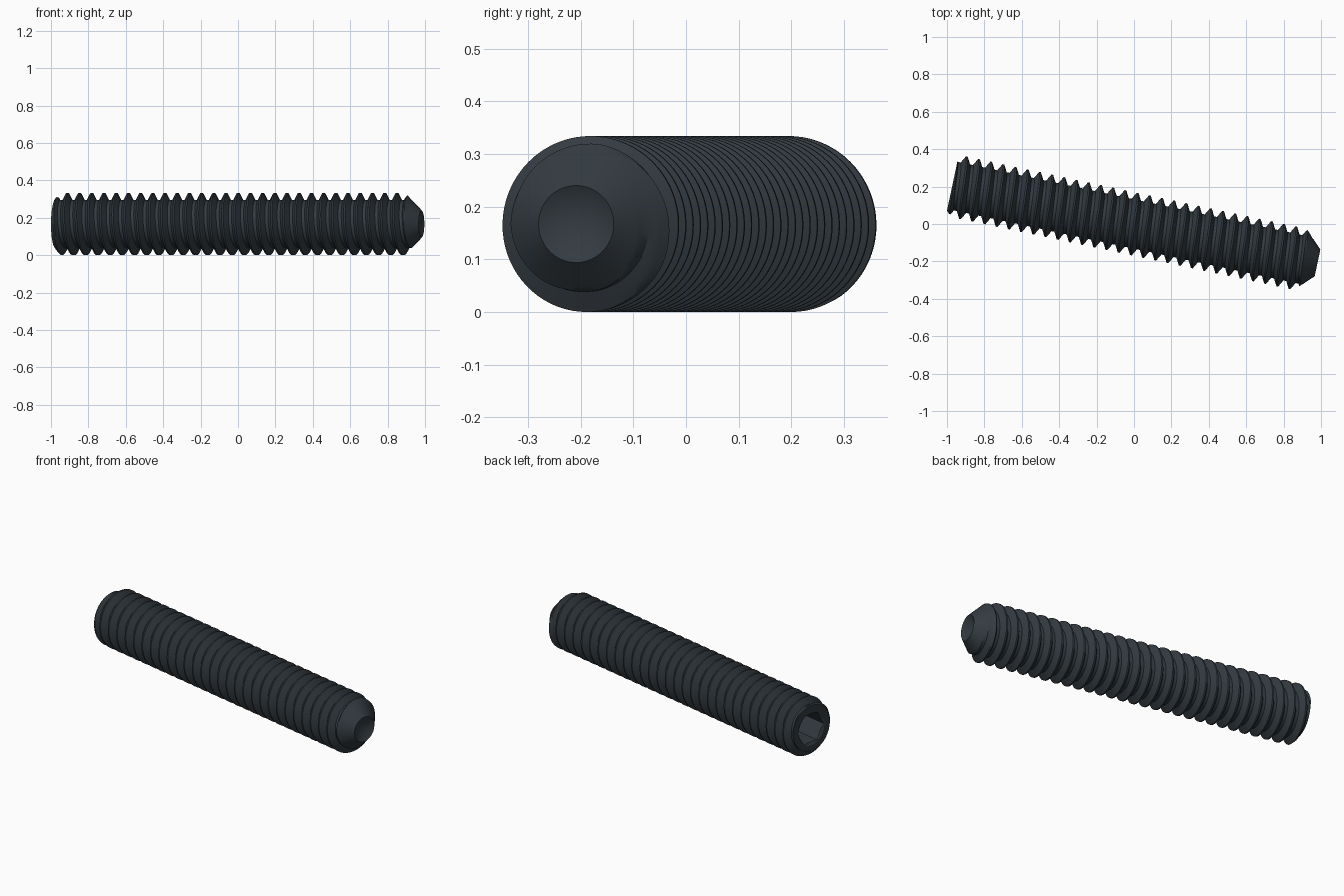
import bpy, bmesh
from math import sin, cos, pi, radians

cube = bpy.data.objects.get("Cube")
if cube:
    bpy.data.objects.remove(cube)

SIDES = 72
PITCH = 0.0667
CREST_R, ROOT_R = 0.167, 0.129
START, END = -0.993, 1.003          # socket end and cup end along the axis
SOCKET_FACE_R, TIP_R = 0.138, 0.073
FIRST_CREST = -0.949
STEPS = (-0.0625, 0.0625, 0.17, 0.27, 0.375, 0.625, 0.73, 0.83)


def thread_radius(s, turn):
    """Trapezoid thread on a helix, trimmed by a 45 degree chamfer at each end."""
    t = ((s - FIRST_CREST) / PITCH - turn + 0.5) % 1 - 0.5
    flank = min(max((abs(t) - 0.0625) / 0.3125, 0), 1)
    r = CREST_R + (ROOT_R - CREST_R) * flank
    return min(r, TIP_R + END - s, SOCKET_FACE_R + s - START)


def hex_radius(angle, apothem=0.083):
    return apothem / cos(angle % (pi / 3) - pi / 6)


bm = bmesh.new()


def vert(s, r, angle):
    return bm.verts.new((s, r * cos(angle), r * sin(angle)))


angles = [2 * pi * j / SIDES for j in range(SIDES)]

# Threaded shaft: rows follow the helix, so a full turn climbs one pitch
rows = []
for k in range(-3, 32):
    for step in STEPS:
        row = []
        for a in angles:
            turn = a / (2 * pi)
            s = FIRST_CREST + PITCH * (k + step + turn)
            s = min(max(s, START), END)
            row.append(vert(s, thread_radius(s, turn), a))
        rows.append(row)

last = len(rows) - 1
climb = len(STEPS)
for i in range(last):
    for j in range(SIDES):
        n = (j + 1) % SIDES
        up = climb if n == 0 else 0
        lo, hi = min(i + up, last), min(i + 1 + up, last)
        if lo != hi:
            bm.faces.new((rows[i][j], rows[lo][n], rows[hi][n], rows[i + 1][j]))


def bridge(a, b):
    for j in range(SIDES):
        n = (j + 1) % SIDES
        bm.faces.new((a[j], a[n], b[n], b[j]))


def fan(loop, s):
    apex = bm.verts.new((s, 0, 0))
    for j in range(SIDES):
        bm.faces.new((loop[j], loop[(j + 1) % SIDES], apex))


# Cup point: shallow conical hollow
fan(rows[last], END - 0.042)

# Hex socket with a countersunk mouth and a drilled floor
MOUTH_R, DEPTH = 0.098, 0.17
mouth = [vert(START, MOUTH_R, a) for a in angles]
hex_top = [vert(START + (MOUTH_R - hex_radius(a)) * 0.58, hex_radius(a), a) for a in angles]
hex_floor = [vert(START + DEPTH, hex_radius(a), a) for a in angles]
bridge(rows[0], mouth)
bridge(mouth, hex_top)
bridge(hex_top, hex_floor)
fan(hex_floor, START + DEPTH + 0.04)

bmesh.ops.remove_doubles(bm, verts=bm.verts, dist=1e-5)
bmesh.ops.recalc_face_normals(bm, faces=bm.faces)

mesh = bpy.data.meshes.new("threaded_set_screw")
bm.to_mesh(mesh)
bm.free()
screw = bpy.data.objects.new("threaded_set_screw", mesh)
bpy.context.collection.objects.link(screw)
screw.location.z = CREST_R
screw.rotation_euler.z = radians(-12)

# Dark oxide steel
steel = bpy.data.materials.new("dark_steel")
steel.use_nodes = True
color = (0.034, 0.044, 0.053, 1)
steel.diffuse_color = color
steel.node_tree.nodes["Principled BSDF"].inputs["Base Color"].default_value = color
mesh.materials.append(steel)

bpy.ops.object.select_all(action='DESELECT')
screw.select_set(True)
bpy.context.view_layer.objects.active = screw
bpy.ops.object.shade_smooth_by_angle(angle=radians(25))
